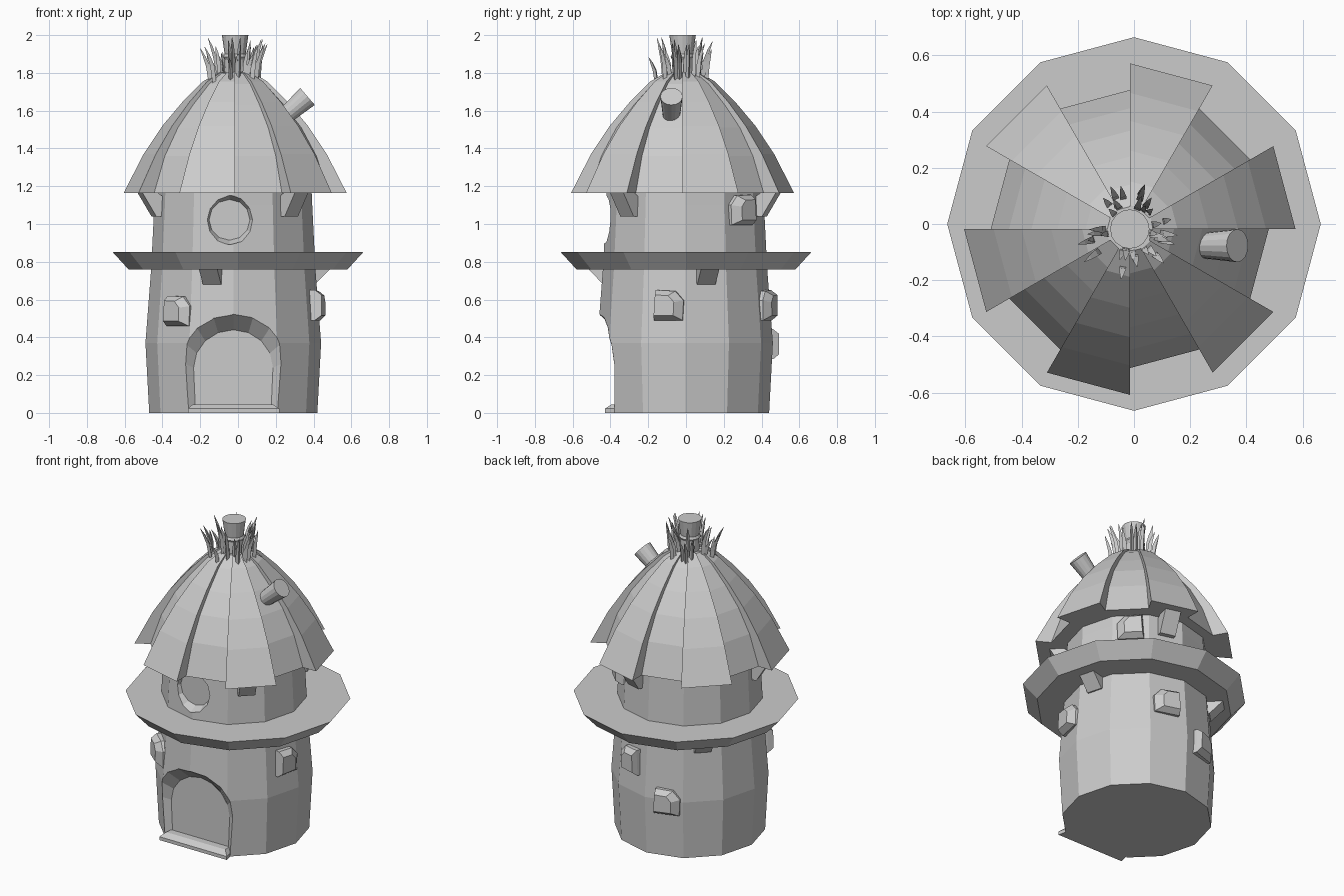
import bpy, bmesh, random
from math import sin, cos, pi, radians
from mathutils import Vector

if "Cube" in bpy.data.objects:
    bpy.data.objects.remove(bpy.data.objects["Cube"])

random.seed(4)
BODY = Vector((-0.025, -0.005, 0))
ROOF = Vector((-0.015, -0.018, 0))


def loft(bm, loops):
    """Skin a list of equal-length loops and cap both ends."""
    rows = [[bm.verts.new(p) for p in loop] for loop in loops]
    n = len(rows[0])
    for a, b in zip(rows, rows[1:]):
        for i in range(n):
            bm.faces.new((a[i], a[(i + 1) % n], b[(i + 1) % n], b[i]))
    bm.faces.new(rows[0][::-1])
    bm.faces.new(rows[-1])


def finish(name, bm):
    bmesh.ops.recalc_face_normals(bm, faces=bm.faces)
    mesh = bpy.data.meshes.new(name)
    bm.to_mesh(mesh)
    bm.free()
    ob = bpy.data.objects.new(name, mesh)
    bpy.context.collection.objects.link(ob)
    return ob


def make(name, *solids):
    bm = bmesh.new()
    for loops in solids:
        loft(bm, loops)
    return finish(name, bm)


def ring(c, r, z, n=12):
    return [(c.x + r * cos(2 * pi * i / n), c.y + r * sin(2 * pi * i / n), z) for i in range(n)]


def turned(c, profile, n=12):
    return [ring(c, r, z, n) for r, z in profile]


def polar(c, angle, r, t, z):
    """Point at radius r, sideways offset t, height z, facing a given angle."""
    a = radians(angle)
    return (c.x + r * cos(a) - t * sin(a), c.y + r * sin(a) + t * cos(a), z)


def cut(target, cutter):
    mod = target.modifiers.new("opening", 'BOOLEAN')
    mod.operation, mod.object, mod.solver = 'DIFFERENCE', cutter, 'EXACT'
    bpy.context.view_layer.objects.active = target
    bpy.ops.object.modifier_apply(modifier=mod.name)
    bpy.data.objects.remove(cutter)


# Twelve-sided tower wall
tower = make("tower_wall", turned(BODY, [(.445, 0), (.465, .37), (.435, .76), (.418, 1.1), (.412, 1.24)]))


# Arched doorway with splayed reveal
def arch(half, spring, top, y=None):
    pts = [(half * .93, -.1)]
    pts += [(half * cos(pi * i / 8), spring + (top - spring) * sin(pi * i / 8)) for i in range(9)]
    pts.append((-half * .93, -.1))
    return [(x - .025, (-.475 + .27 * abs(x)) if y is None else y, z) for x, z in pts]


cut(tower, make("door_cutter", [arch(.28, .27, .535, -.7), arch(.28, .27, .535),
                                arch(.21, .24, .44, -.35)]))

# Round window recess
def disc(r, y):
    return [(-.045 + r * cos(pi * i / 6), y, 1.022 + r * sin(pi * i / 6)) for i in range(12)]


cut(tower, make("window_cutter", [disc(.135, -.6), disc(.132, -.42), disc(.108, -.37)]))

# Door step
step = [[(-.265, -.43, z0), (.22, -.43, z0), (.19, -.3, z0), (-.235, -.3, z0)] for z0 in (0, .022)]
step.append([(-.24, -.395, .045), (.185, -.395, .045), (.18, -.3, .045), (-.23, -.3, .045)])
make("door_step", step)

# Ledge around the middle
make("ledge", turned(Vector((0, 0, 0)), [(.58, .76), (.665, .853)]))

# Roof of twelve panels, alternately proud and set back
BIG = [(.59, 1.165), (.485, 1.37), (.385, 1.52), (.28, 1.645), (.17, 1.755), (.085, 1.805)]
SMALL = [(.495, 1.165), (.43, 1.36), (.35, 1.51), (.258, 1.63), (.158, 1.742), (.08, 1.80)]
panels = []
for k in range(12):
    prof = (SMALL if k % 2 else BIG)
    prof = prof + [(.004, prof[-1][1]), (.004, 1.165)]
    panels.append([[polar(ROOF, a, r, 0, z) for r, z in prof] for a in (30 * k, 30 * k + 30)])
make("roof_panels", *panels)

# Top vent pipe
make("top_pipe", turned(ROOF, [(.06, 1.77), (.055, 1.87), (.064, 1.885), (.056, 1.9), (.07, 2.0)], 16))

# Side chimney
start, end = Vector((.2, -.077, 1.53)), Vector((.368, -.077, 1.675))
q = (end - start).to_track_quat('Z', 'Y')
make("chimney", [[p + q @ Vector((r * cos(pi * i / 8), r * sin(pi * i / 8), 0)) for i in range(16)]
                 for p, r in ((start, .04), (end, .059))])


# Struts under the ledge and under the roof
def strut(c, angle, z0, z1, r1):
    prof = [(.36, z0), (.435, z0), (r1, z1), (r1 - .07, z1), (.36, z0 + .08)]
    return [[polar(c, angle, r, t, z) for r, z in prof] for t in (-.05, .05)]


make("ledge_struts", *[strut(BODY, a, .68, .775, .53) for a in (15, 135, 255)])
make("roof_struts", *[strut(BODY, a, 1.04, 1.18, .52) for a in (-45, 75, 195)])

# Stones set into the wall
OUTLINE = [(-.08, -.08), (.075, -.08), (.08, .025), (.035, .075), (-.07, .08)]
stones = []
for angle, z, r, flip in ((-11, .57, .43, 1), (73, .57, .43, -1), (108, .365, .44, 1),
                          (230, .54, .43, 1), (45, 1.075, .40, -1)):
    stones.append([[polar(BODY, angle, r + d, flip * (u * s + o), z + v * s) for u, v in OUTLINE]
                   for d, s, o in ((-.04, 1, 0), (.025, 1, 0), (.06, .68, -.02))])
make("wall_stones", *stones)

# Grass tufts around the top pipe
blades = []
for tuft in (0, 55, 120, 200, 270, 325):
    for j in range(6):
        a = tuft + random.uniform(-20, 20)
        r = random.uniform(.07, .14)
        h = random.uniform(.10, .19)
        lean = random.uniform(.015, .065)
        base = 1.80 - max(0, r - .09) * .6
        loops = []
        for f, w in ((-.15, .011), (.4, .012), (.75, .008), (1, .001)):
            rr = r + lean * max(f, 0) ** 1.6
            z = base + h * f
            loops.append([polar(ROOF, a, rr + w, 0, z), polar(ROOF, a, rr - w * .6, w, z),
                          polar(ROOF, a, rr - w * .6, -w, z)])
        blades.append(loops)
make("grass_tufts", *blades)
